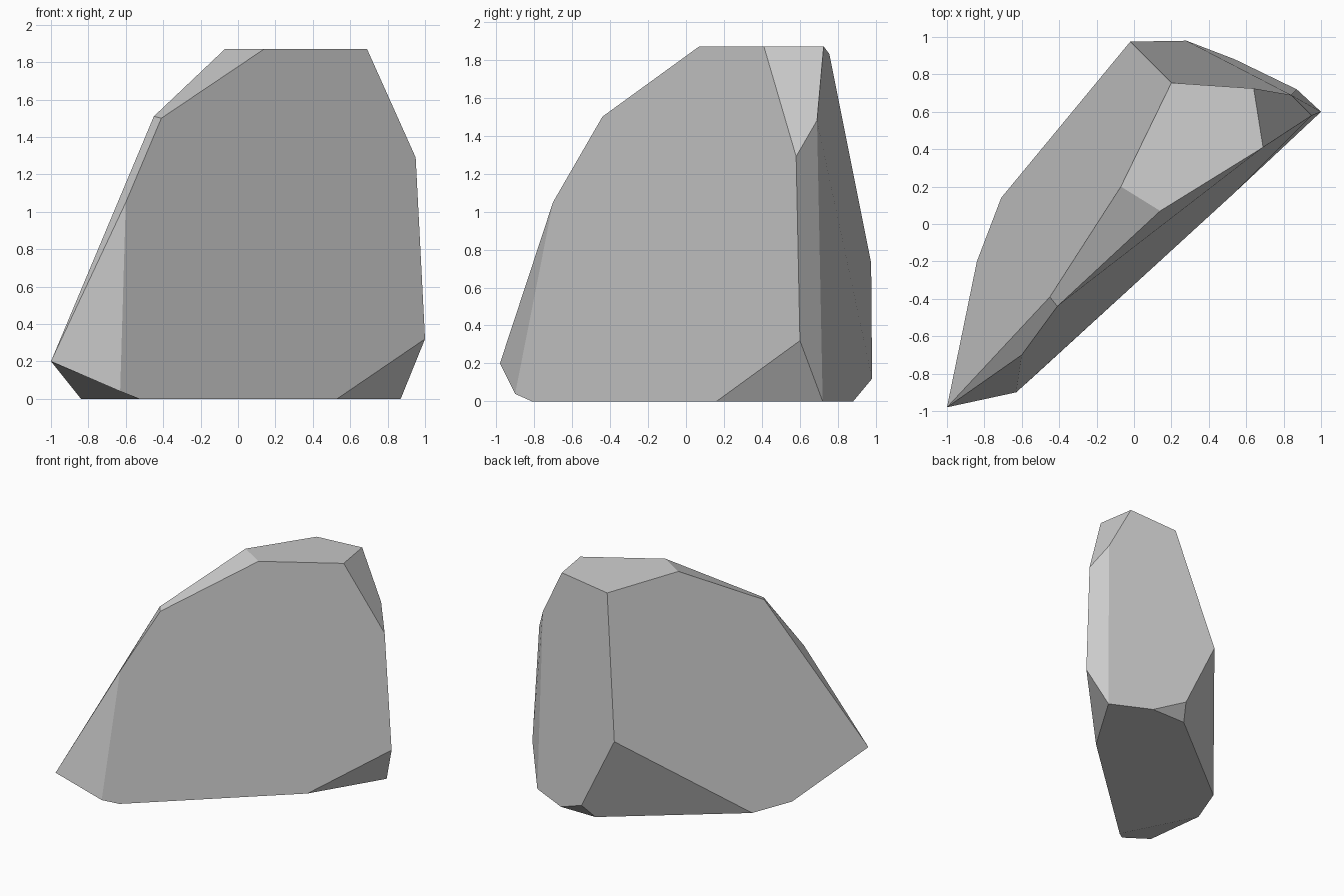
import bpy
import bmesh

default_cube = bpy.data.objects.get("Cube")
if default_cube:
    bpy.data.objects.remove(default_cube, do_unlink=True)


def make_material(name, color):
    material = bpy.data.materials.new(name)
    material.use_nodes = True
    material.diffuse_color = color
    shader = next(n for n in material.node_tree.nodes if n.type == "BSDF_PRINCIPLED")
    shader.inputs["Base Color"].default_value = color
    shader.inputs["Roughness"].default_value = 0.9
    return material


def make_faceted_stone(name, corners, facets, material):
    """Skin the lettered corners with broad flat-shaded facets."""
    bm = bmesh.new()
    verts = {letter: bm.verts.new(point) for letter, point in corners.items()}
    for outline in facets.values():
        bm.faces.new([verts[letter] for letter in outline]).smooth = False
    mesh = bpy.data.meshes.new(name)
    bm.to_mesh(mesh)
    bm.free()
    mesh.materials.append(material)
    stone = bpy.data.objects.new(name, mesh)
    bpy.context.collection.objects.link(stone)
    return stone


corners = {
    # crown
    "A": (0.14, 0.07, 1.87), "B": (0.69, 0.41, 1.87), "C": (0.64, 0.725, 1.87),
    "D": (0.2, 0.755, 1.83), "E": (-0.07, 0.2, 1.87),
    # shoulders
    "F": (-0.41, -0.44, 1.5), "G": (-0.45, -0.39, 1.51), "H": (-0.6, -0.7, 1.05),
    "L": (0.95, 0.58, 1.29), "N": (0.84, 0.69, 1.48),
    # lower chips
    "I": (-1, -0.98, 0.2), "J": (-0.63, -0.9, 0.04), "M": (1, 0.6, 0.32),
    "Q": (-0.02, 0.975, 0.73), "R": (0.28, 0.98, 0.12),
    # ground outline
    "K": (-0.53, -0.81, 0), "O": (0.53, 0.16, 0), "P": (0.87, 0.72, 0),
    "X": (0.54, 0.88, 0), "W": (0.22, 0.88, 0), "S": (-0.71, 0.14, 0),
    "T": (-0.84, -0.2, 0),
}

# each facet lists its corners anticlockwise, seen from outside
facets = {
    "broad front": "AFHJKOMLB",
    "broad back": "IGEDQST",
    "back end": "XRQDCNP",
    "crown": "ABCDE",
    "crown slope": "EGFA",
    "tip ridge": "GIHF",
    "tip front": "HIJ",
    "tip underside": "KJIT",
    "end shoulder": "CBLN",
    "end strip": "NLMP",
    "end underside": "PMO",
    "back underside": "QRWS",
    "back chip": "RXW",
    "ground": "POKTSWX",
}

stone_grey = make_material("stone grey", (0.6, 0.6, 0.6, 1))
make_faceted_stone("rock", corners, facets, stone_grey)
